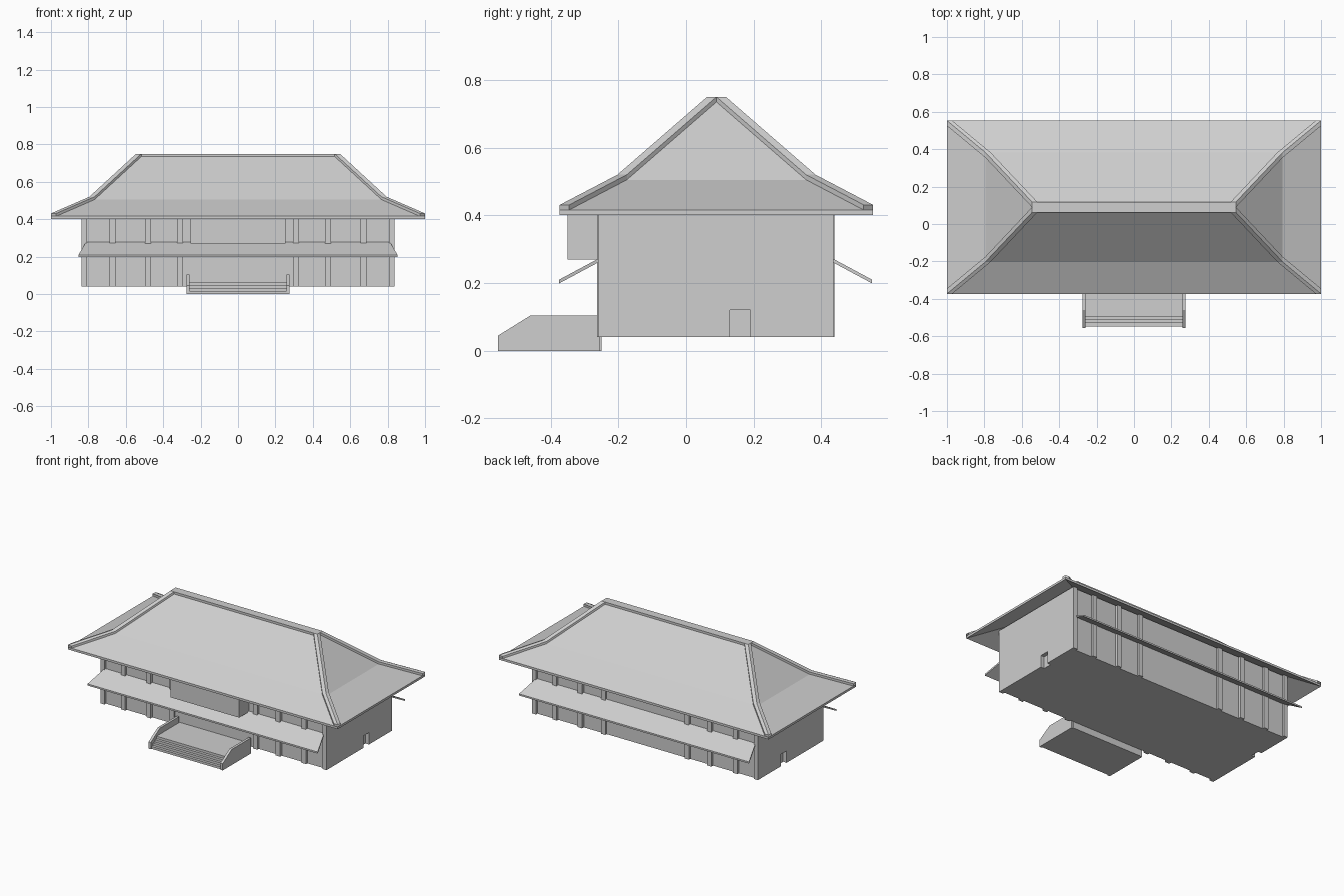
import bpy
import bmesh

if "Cube" in bpy.data.objects:
    bpy.data.objects.remove(bpy.data.objects["Cube"], do_unlink=True)

GREY = (0.62, 0.62, 0.62, 1)
mat = bpy.data.materials.new("pale_grey")
mat.use_nodes = True
mat.diffuse_color = GREY
mat.node_tree.nodes["Principled BSDF"].inputs["Base Color"].default_value = GREY

CY = 0.09                       # centre line of the building
FRONT, BACK = -0.26, 0.435      # outer wall faces


def finish(name, bm):
    bmesh.ops.recalc_face_normals(bm, faces=bm.faces)
    mesh = bpy.data.meshes.new(name)
    bm.to_mesh(mesh)
    bm.free()
    mesh.materials.append(mat)
    obj = bpy.data.objects.new(name, mesh)
    bpy.context.collection.objects.link(obj)
    return obj


def loft(name, rings):
    """Closed solid through matching rings of points."""
    bm = bmesh.new()
    loops = [[bm.verts.new(p) for p in ring] for ring in rings]
    n = len(loops[0])
    for a, b in zip(loops, loops[1:]):
        for i in range(n):
            j = (i + 1) % n
            bm.faces.new((a[i], a[j], b[j], b[i]))
    bm.faces.new(loops[0])
    bm.faces.new(loops[-1])
    return finish(name, bm)


def prism(name, profile, x0, x1):
    """Extrude a (y, z) profile along x."""
    return loft(name, [[(x, y, z) for y, z in profile] for x in (x0, x1)])


def box(name, x0, x1, y0, y1, z0, z1):
    return prism(name, [(y0, z0), (y1, z0), (y1, z1), (y0, z1)], x0, x1)


# Main hall, set back between two end walls with door niches
box("hall_body", -0.812, 0.812, FRONT + 0.015, BACK - 0.015, 0.04, 0.465)
end_wall = [(FRONT, 0.04), (0.13, 0.04), (0.13, 0.12), (0.19, 0.12),
            (0.19, 0.04), (BACK, 0.04), (BACK, 0.463), (FRONT, 0.463)]
for side, s in (("left", 1), ("right", -1)):
    prism(side + "_end_wall", end_wall, s * 0.808, s * 0.838)

# Pilasters on both long walls
for s in (-1, 1):
    for x, out in ((0.31, 0), (0.48, 0.003), (0.67, 0)):
        a, b = s * x - 0.016, s * x + 0.016
        box("front_pilaster", a, b, FRONT - out, FRONT + 0.03, 0.04, 0.462)
        box("back_pilaster", a, b, BACK - 0.03, BACK + out, 0.04, 0.462)

# Sloping canopies between the floors
for name, wall, d in (("front_canopy", FRONT + 0.01, -1), ("back_canopy", BACK - 0.01, 1)):
    rings = []
    for y, half, z in ((wall, 0.813, 0.266), (wall + d * 0.125, 0.853, 0.199)):
        rings.append([(-half, y, z), (half, y, z), (half, y, z + 0.011), (-half, y, z + 0.011)])
    loft(name, rings)

# Projecting room over the entrance
box("entrance_bay", -0.254, 0.254, -0.35, -0.24, 0.27, 0.42)

# Thin hipped roof shell with a flared eave: half x, half y, height
LEVELS = [(1.0, 0.463, 0.416), (0.795, 0.293, 0.505), (0.545, 0.028, 0.735)]


def rectangle(hx, hy, z):
    return [(-hx, CY - hy, z), (hx, CY - hy, z), (hx, CY + hy, z), (-hx, CY + hy, z)]


THICK = 0.015
under = [rectangle(hx, hy, z - THICK) for hx, hy, z in reversed(LEVELS)]
loft("roof", under + [rectangle(*level) for level in LEVELS])

# Raised hips and flat ridge
W = 0.028
for sx in (-1, 1):
    for sy in (-1, 1):
        rings = []
        for hx, hy, z in LEVELS:
            contour = [(hx - W, hy), (hx, hy), (hx, hy - W)]
            low = [(sx * x, CY + sy * y, z - 0.003) for x, y in contour]
            high = [(sx * x, CY + sy * y, z + THICK) for x, y in reversed(contour)]
            rings.append(low + high)
        loft("hip_ridge", rings)
hx, hy, z = LEVELS[-1]
box("top_ridge", -hx, hx, CY - hy, CY + hy, z - 0.003, z + THICK)

# Entrance stairs and landing, with side walls
stair = [(-0.25, 0)]
for i in range(4):
    y = -0.548 + i * 0.018
    stair += [(y, i * 0.016), (y, (i + 1) * 0.016)]
stair += [(-0.25, 0.064)]
prism("entrance_stairs", stair, -0.262, 0.262)
cheek = [(-0.555, 0), (-0.255, 0), (-0.255, 0.104), (-0.46, 0.104), (-0.555, 0.045)]
for side, s in (("left", 1), ("right", -1)):
    prism(side + "_stair_wall", cheek, s * 0.258, s * 0.275)
